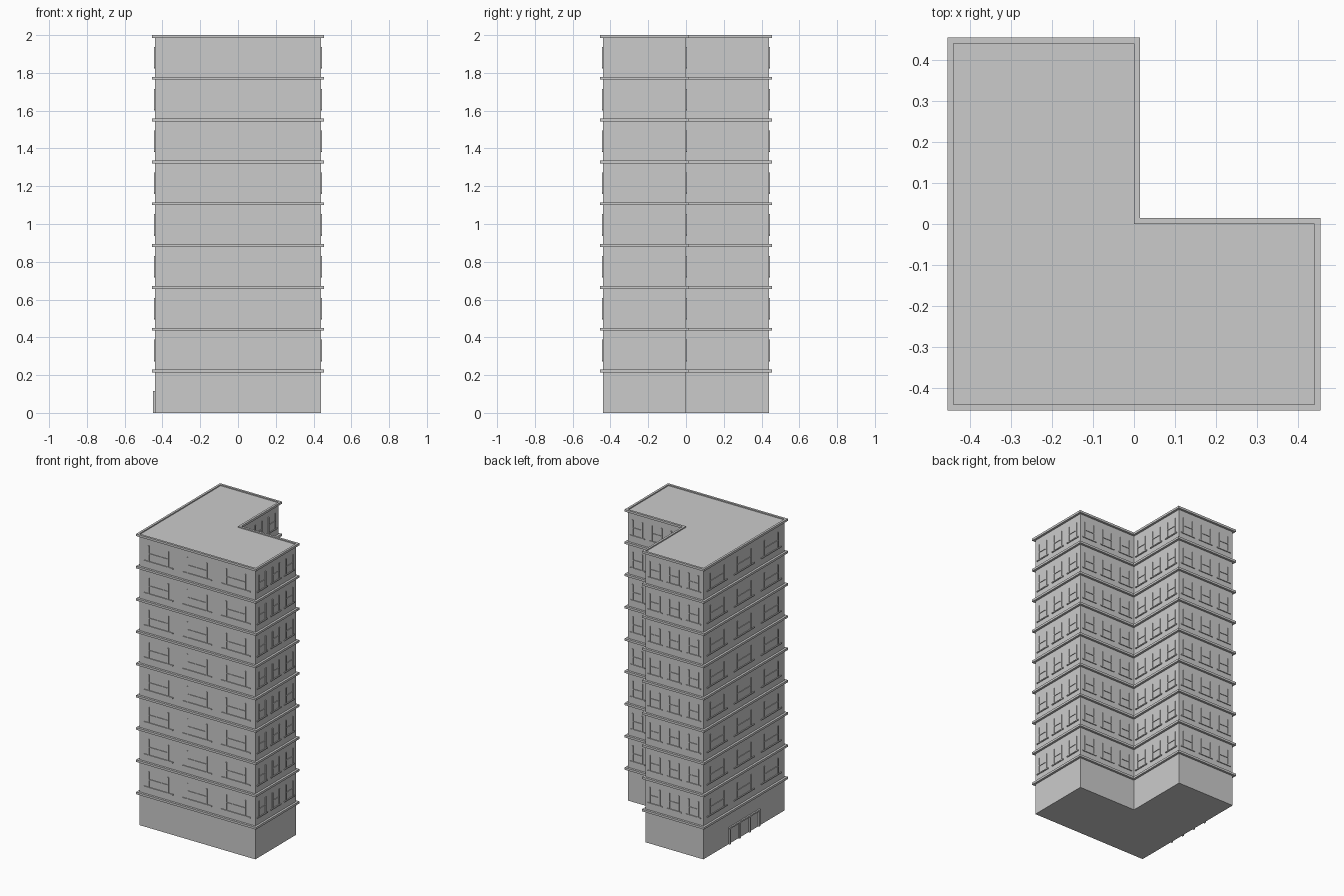
import bpy, bmesh
from mathutils import Vector

cube = bpy.data.objects.get("Cube")
if cube:
    bpy.data.objects.remove(cube, do_unlink=True)

# Single concrete colour
grey = bpy.data.materials.new("concrete_grey")
grey.use_nodes = True
colour = (0.6, 0.6, 0.6, 1)
grey.diffuse_color = colour
grey.node_tree.nodes["Principled BSDF"].inputs["Base Color"].default_value = colour

H = 0.44          # half width of the plan
FLOORS = 9
STOREY = 0.2214
LEDGE = 0.015     # ledge depth and height
PLAN = [(-H, -H), (H, -H), (H, 0), (0, 0), (0, H), (-H, H)]
WALLS = [(Vector((*a, 0)), Vector((*b, 0))) for a, b in zip(PLAN, PLAN[1:] + PLAN[:1])]


def make_object(name, bm):
    bmesh.ops.recalc_face_normals(bm, faces=bm.faces)
    mesh = bpy.data.meshes.new(name)
    bm.to_mesh(mesh)
    bm.free()
    mesh.materials.append(grey)
    obj = bpy.data.objects.new(name, mesh)
    bpy.context.collection.objects.link(obj)
    return obj


def offset_plan(d):
    """Grow the counter-clockwise plan outwards by d."""
    points = []
    for i, corner in enumerate(PLAN):
        shift = Vector((0, 0))
        for a, b in (WALLS[i - 1], WALLS[i]):
            t = (b - a).normalized()
            shift += Vector((t.y, -t.x)) * d
        points.append(Vector(corner) + shift)
    return points


def wall_bar(bm, wall, centre, z, width, height, depth):
    """Add a bar on a wall, centred at a distance along it."""
    a, b = wall
    t = (b - a).normalized()
    n = Vector((t.y, -t.x, 0))
    mid = a + t * centre + Vector((0, 0, z))
    rings = []
    for d in (-0.002, depth):
        rings.append([bm.verts.new(mid + t * u * width / 2 + Vector((0, 0, v * height / 2)) + n * d)
                      for u, v in ((-1, -1), (1, -1), (1, 1), (-1, 1))])
    bm.faces.new(rings[0])
    bm.faces.new(rings[1])
    for i in range(4):
        j = (i + 1) % 4
        bm.faces.new((rings[0][i], rings[0][j], rings[1][j], rings[1][i]))


# L-shaped body
bm = bmesh.new()
base = bm.faces.new([bm.verts.new((x, y, 0)) for x, y in PLAN])
top = bmesh.ops.extrude_face_region(bm, geom=[base])
bmesh.ops.translate(bm, verts=[v for v in top["geom"] if isinstance(v, bmesh.types.BMVert)],
                    vec=(0, 0, FLOORS * STOREY))
make_object("building_body", bm)

# Ledge ring around every storey, the last one forming the roof rim
bm = bmesh.new()
for floor in range(1, FLOORS + 1):
    z = floor * STOREY
    loops = [[bm.verts.new((p.x, p.y, z + h * LEDGE / 2)) for p in offset_plan(d)]
             for d, h in ((0, -1), (LEDGE, -1), (LEDGE, 1), (0, 1))]
    for k in range(4):
        lower, upper = loops[k], loops[(k + 1) % 4]
        for i in range(len(PLAN)):
            j = (i + 1) % len(PLAN)
            bm.faces.new((lower[i], lower[j], upper[j], upper[i]))
make_object("storey_ledges", bm)

# Three windows per wall per storey: jambs, middle bar and wider sill
frames, sills = bmesh.new(), bmesh.new()
for wall in WALLS:
    bay = (wall[1] - wall[0]).length / 3
    for floor in range(1, FLOORS):
        z = (floor + 0.5) * STOREY
        for k in range(3):
            centre = (k + 0.5) * bay
            for side in (-1, 1):
                wall_bar(frames, wall, centre + side * bay / 4, z, 0.007, STOREY / 2, 0.005)
            wall_bar(frames, wall, centre, z, bay / 2, 0.005, 0.004)
            wall_bar(sills, wall, centre, z - STOREY / 4, bay * 0.75, 0.007, 0.006)
make_object("window_frames", frames)
make_object("window_sills", sills)

# Entrance on the -x wall: posts under a lintel
bm = bmesh.new()
side_wall = WALLS[-1]
for offset in (-0.16, -0.055, 0.055, 0.16):
    wall_bar(bm, side_wall, H + offset, 0.055, 0.012, 0.11, 0.01)
wall_bar(bm, side_wall, H, 0.11, 0.34, 0.01, 0.01)
make_object("entrance_frame", bm)
